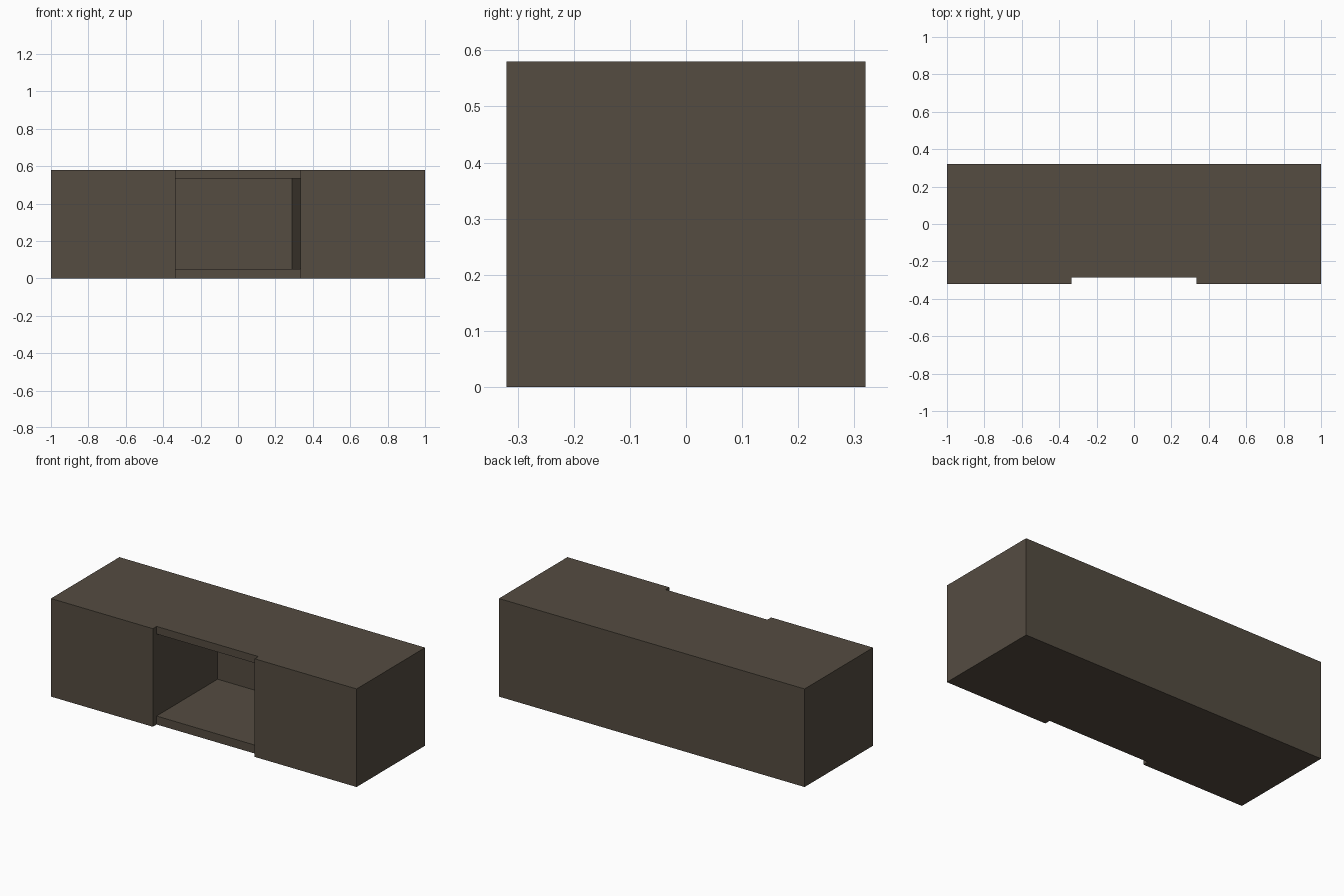
import bpy, bmesh

if "Cube" in bpy.data.objects:
    bpy.data.objects.remove(bpy.data.objects["Cube"])

W, D, H = 1.0, 0.32, 0.58          # half width, half depth, height
N = 0.333                          # half width of the open niche
FRONT, BACK = -0.285, 0.285        # niche front rail plane and back panel
LOW, HIGH = 0.05, 0.535            # niche floor and ceiling

wood = bpy.data.materials.new("dark_brown_wood")
wood.diffuse_color = (0.089, 0.072, 0.053, 1)
wood.use_nodes = True
wood.node_tree.nodes["Principled BSDF"].inputs["Base Color"].default_value = wood.diffuse_color

bm = bmesh.new()

# Cabinet body: plan outline with the door fronts standing proud, pulled up
outline = [(-W, -D), (-N, -D), (-N, FRONT), (N, FRONT),
           (N, -D), (W, -D), (W, D), (-W, D)]
base = bm.faces.new([bm.verts.new((x, y, 0)) for x, y in outline])
res = bmesh.ops.extrude_face_region(bm, geom=[base], use_keep_orig=True)
top = [v for v in res["geom"] if isinstance(v, bmesh.types.BMVert)]
bmesh.ops.translate(bm, verts=top, vec=(0, 0, H))
bmesh.ops.recalc_face_normals(bm, faces=bm.faces[:])


def recess_faces():
    return [f for f in bm.faces
            if all(abs(v.co.y - FRONT) < 1e-4 for v in f.verts)]


# Split the recessed centre into bottom rail, opening and top rail
for z in (LOW, HIGH):
    faces = recess_faces()
    geom = set(faces)
    for f in faces:
        geom.update(f.edges)
        geom.update(f.verts)
    bmesh.ops.bisect_plane(bm, geom=list(geom), plane_co=(0, 0, z),
                           plane_no=(0, 0, 1))

# Niche: push the opening back, its right wall leaning slightly inward
opening = [f for f in recess_faces()
           if LOW < f.calc_center_median().z < HIGH]
back = bmesh.ops.extrude_discrete_faces(bm, faces=opening)["faces"]
for f in back:
    for v in f.verts:
        v.co.y = BACK
        if v.co.x > 0:
            v.co.x = 0.29

bmesh.ops.recalc_face_normals(bm, faces=bm.faces[:])
mesh = bpy.data.meshes.new("sideboard_cabinet")
bm.to_mesh(mesh)
bm.free()
mesh.materials.append(wood)
cabinet = bpy.data.objects.new("sideboard_cabinet", mesh)
bpy.context.collection.objects.link(cabinet)
